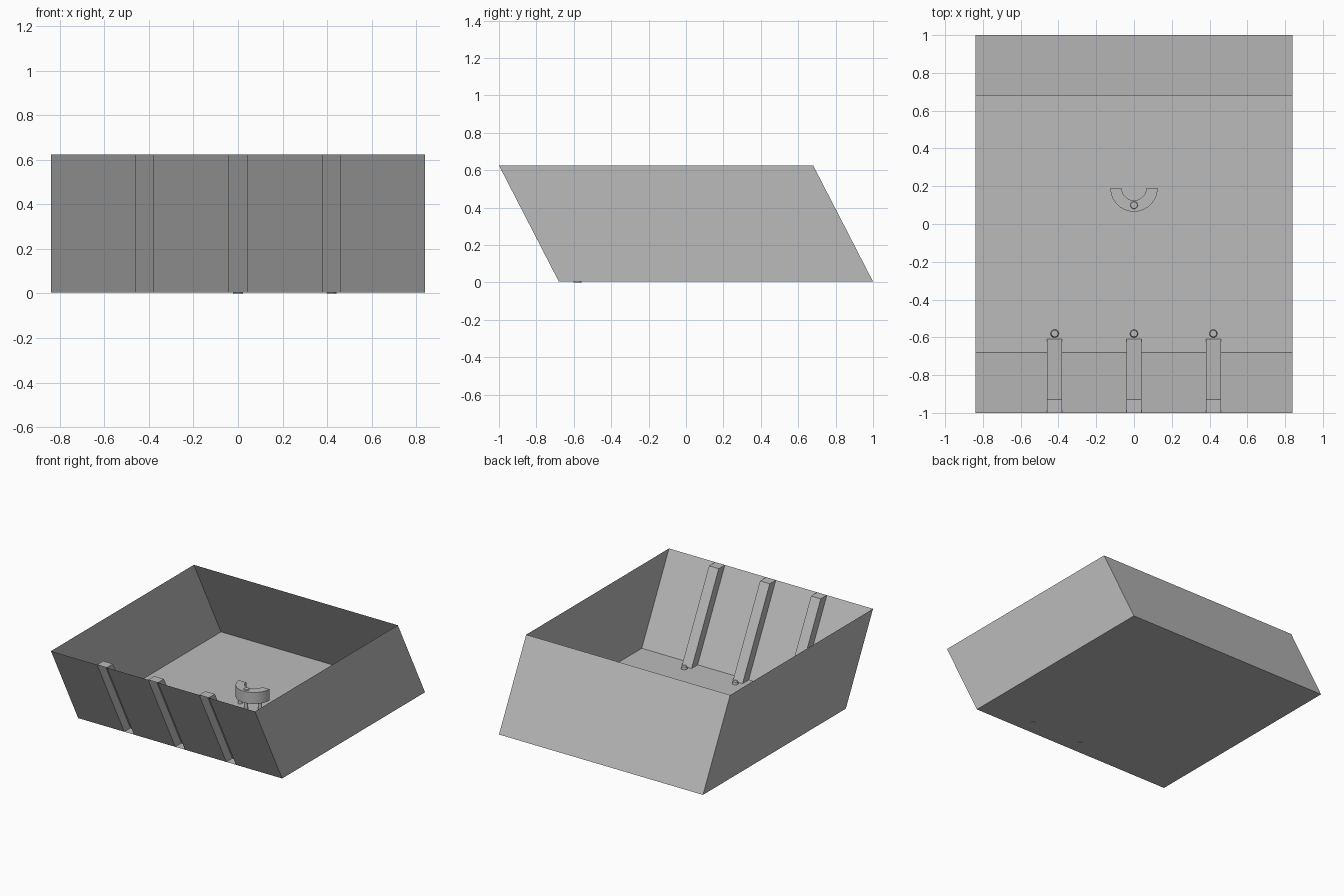
import bpy, bmesh, math

cube = bpy.data.objects.get("Cube")
if cube:
    bpy.data.objects.remove(cube, do_unlink=True)

# Main dimensions
HALF_W, HEIGHT, FLOOR = 0.84, 0.625, 0.004
LEAN = 0.32
DEPTH = 0.072
RIB_X = (-0.42, 0.0, 0.42)
RIB_HALF = 0.04

grey = bpy.data.materials.new("plain grey")
grey.use_nodes = True
grey.diffuse_color = (0.5, 0.5, 0.5, 1)
grey.node_tree.nodes["Principled BSDF"].inputs["Base Color"].default_value = (0.5, 0.5, 0.5, 1)


def finish(name, bm, smooth=False):
    mesh = bpy.data.meshes.new(name)
    bm.to_mesh(mesh)
    bm.free()
    mesh.materials.append(grey)
    obj = bpy.data.objects.new(name, mesh)
    bpy.context.collection.objects.link(obj)
    if smooth:
        bpy.ops.object.select_all(action='DESELECT')
        obj.select_set(True)
        bpy.context.view_layer.objects.active = obj
        bpy.ops.object.shade_smooth_by_angle(angle=math.radians(35))
    return obj


def quad(bm, *points):
    return bm.faces.new([bm.verts.new(p) for p in points])


def sheared_wall(bm, a, b):
    """Wall over the floor line a-b, leaning toward the front."""
    (ax, ay), (bx, by) = a, b
    quad(bm, (ax, ay, FLOOR), (bx, by, FLOOR),
         (bx, by - LEAN, HEIGHT), (ax, ay - LEAN, HEIGHT))


# Open leaning tray: floor, sides and back
front, back = LEAN - 1, 1.0
bm = bmesh.new()
quad(bm, (-HALF_W, front, FLOOR), (-HALF_W, back, FLOOR),
     (HALF_W, back, FLOOR), (HALF_W, front, FLOOR))
sheared_wall(bm, (HALF_W, front), (HALF_W, back))
sheared_wall(bm, (HALF_W, back), (-HALF_W, back))
sheared_wall(bm, (-HALF_W, back), (-HALF_W, front))

# Front wall folded inward into three channels
line = [(-HALF_W, front)]
for x in RIB_X:
    l, r = x - RIB_HALF, x + RIB_HALF
    line += [(l, front), (l, front + DEPTH), (r, front + DEPTH), (r, front)]
line.append((HALF_W, front))
for a, b in zip(line, line[1:]):
    sheared_wall(bm, a, b)

# Channel top caps and floor ends
for x in RIB_X:
    l, r = x - RIB_HALF, x + RIB_HALF
    quad(bm, (l, -1, HEIGHT), (r, -1, HEIGHT),
         (r, DEPTH - 1, HEIGHT), (l, DEPTH - 1, HEIGHT))
bmesh.ops.remove_doubles(bm, verts=bm.verts, dist=0.0005)
finish("leaning_tray", bm)


def pin(name, x, y, z0, z1, radius):
    bm = bmesh.new()
    bmesh.ops.create_cone(bm, cap_ends=True, segments=16, radius1=radius,
                          radius2=radius * 0.8, depth=z1 - z0)
    bmesh.ops.translate(bm, verts=bm.verts, vec=(x, y, (z0 + z1) / 2))
    finish(name, bm, True)


# Small pins at the foot of each channel
for label, x in zip(("right", "middle", "left"), RIB_X):
    pin(label + "_floor_pin", x, -0.58, FLOOR if x < 0 else 0.0, 0.022, 0.022)

# Half ring bracket standing on short posts
bm = bmesh.new()
section = [(0.065, 0.06), (0.125, 0.06), (0.125, 0.145), (0.065, 0.145)]
verts = [bm.verts.new((r, 0.19, z)) for r, z in section]
start = bm.faces.new(verts)
bmesh.ops.spin(bm, geom=[start], cent=(0, 0.19, 0), axis=(0, 0, 1),
               angle=-math.pi, steps=20, use_duplicate=False)
if not any(len(f.verts) == 4 and all(abs(v.co.y - 0.19) < 1e-4 and v.co.x > 0
                                     for v in f.verts) for f in bm.faces):
    bm.faces.new([v for v in verts if v.is_valid])
bmesh.ops.recalc_face_normals(bm, faces=bm.faces)
finish("half_ring", bm, True)

for label, angle in (("right", 210), ("middle", 270), ("left", 330)):
    a = math.radians(angle)
    pin(label + "_post", 0.095 * math.cos(a), 0.19 + 0.095 * math.sin(a),
        FLOOR, 0.062, 0.015)
pin("ring_pin", 0, 0.1, 0.14, 0.152, 0.022)
